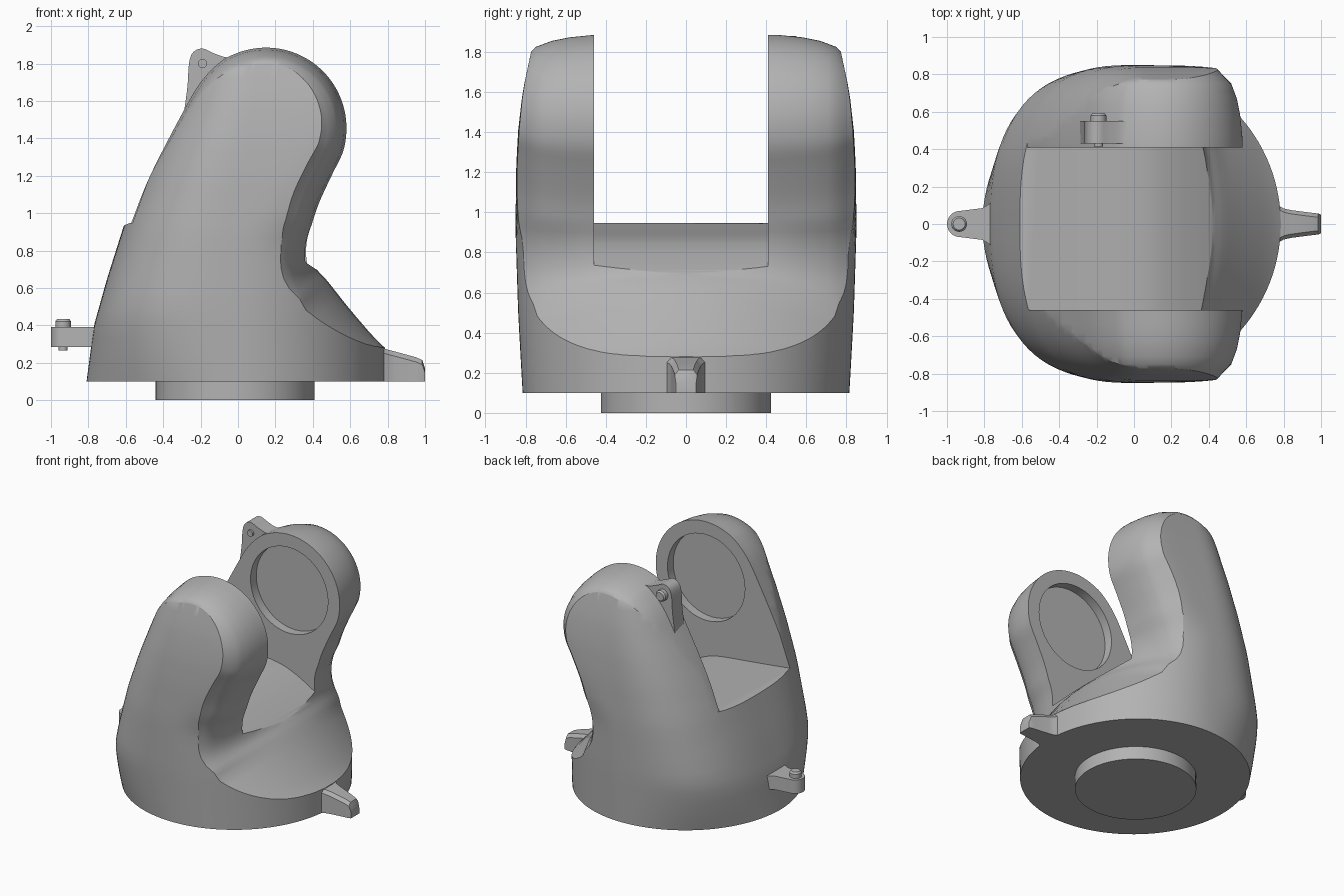
import bpy, bmesh, math
from mathutils import Vector

cube = bpy.data.objects.get("Cube")
if cube:
    bpy.data.objects.remove(cube, do_unlink=True)

GREY = (0.45, 0.45, 0.45, 1)
mat = bpy.data.materials.new("plain_grey")
mat.use_nodes = True
mat.diffuse_color = GREY
mat.node_tree.nodes["Principled BSDF"].inputs["Base Color"].default_value = GREY


def loft(name, rings):
    """Closed solid through rings that share a point count."""
    bm = bmesh.new()
    loops = [[bm.verts.new(p) for p in ring] for ring in rings]
    n = len(loops[0])
    for a, b in zip(loops, loops[1:]):
        for i in range(n):
            j = (i + 1) % n
            bm.faces.new((a[i], a[j], b[j], b[i]))
    bm.faces.new(loops[0])
    bm.faces.new(loops[-1])
    bmesh.ops.recalc_face_normals(bm, faces=bm.faces)
    me = bpy.data.meshes.new(name)
    bm.to_mesh(me)
    bm.free()
    me.materials.append(mat)
    ob = bpy.data.objects.new(name, me)
    bpy.context.collection.objects.link(ob)
    return ob


def prism_y(name, pts, y0, y1):
    return loft(name, [[(x, y, z) for x, z in pts] for y in (y0, y1)])


def circle(cx, cy, r, n=48):
    return [(cx + r * math.cos(2 * math.pi * i / n),
             cy + r * math.sin(2 * math.pi * i / n)) for i in range(n)]


def disc_z(name, cx, cy, levels, n=48):
    return loft(name, [[(x, y, z) for x, y in circle(cx, cy, r, n)] for z, r in levels])


def disc_y(name, cx, cz, levels, n=48):
    return loft(name, [[(x, y, z) for x, z in circle(cx, cz, r, n)] for y, r in levels])


def spline(pts, steps=6):
    """Catmull-Rom curve through the points."""
    v = [Vector(p) for p in pts]
    v = [2 * v[0] - v[1]] + v + [2 * v[-1] - v[-2]]
    out = []
    for a, b, c, d in zip(v, v[1:], v[2:], v[3:]):
        for k in range(steps):
            t = k / steps
            out.append((2 * b + (c - a) * t + (2 * a - 5 * b + 4 * c - d) * t * t
                        + (3 * b - a - 3 * c + d) * t ** 3) / 2)
    return out + [v[-2]]


def interp(keys, z):
    for (z0, a), (z1, b) in zip(keys, keys[1:]):
        if z <= z1:
            return a + (b - a) * max(0, z - z0) / (z1 - z0)
    return keys[-1][1]


def cut(ob, tool, operation):
    m = ob.modifiers.new(operation.title(), "BOOLEAN")
    m.operation, m.object, m.solver = operation, tool, "EXACT"
    bpy.context.view_layer.objects.active = ob
    bpy.ops.object.modifier_apply(modifier=m.name)
    bpy.data.objects.remove(tool, do_unlink=True)


# Side profile of the arms: sloping back edge, round head, neck, flared foot
HEAD = (0.15, 1.455)
head = [(HEAD[0] + 0.43 * math.cos(math.radians(a)),
         HEAD[1] + 0.43 * math.sin(math.radians(a))) for a in range(125, -21, -12)]
rear = [(-0.57, 0.95), (-0.47, 1.2), (-0.3, 1.53), (-0.2, 1.7)]
neck = [(0.5, 1.2), (0.42, 1.02), (0.385, 0.86), (0.41, 0.72), (0.48, 0.635),
        (0.62, 0.46), (0.78, 0.285), (0.95, 0.17)]
chain = spline(rear + head + neck, 4)
ROUNDING = [(0.46, 0), (0.58, 0.012), (0.67, 0.03), (0.75, 0.06), (0.79, 0.1), (0.87, 0.17)]


def arm_slice(y):
    """Profile at y, drawn in for the rounded arm edges and the crowned foot."""
    edge = interp(ROUNDING, abs(y))
    crown = 0.34 * y * y
    out = []
    for i, p in enumerate(chain):
        t = (chain[min(i + 1, len(chain) - 1)] - chain[max(i - 1, 0)]).normalized()
        foot = interp([(0.6, 1), (0.95, 0)], p.y) if p.x > 0.2 else 0
        d = edge + max(0, crown - edge) * foot
        q = p + Vector((t.y, -t.x)) * d
        out.append((q.x, y, q.y))
    border = [(-0.95, -0.1), (-0.95, 0.5), (-0.66, 0.915)]
    return [(x, y, z) for x, z in border] + out + [(0.95, y, -0.1)]


half = [0.12, 0.24, 0.35, 0.46, 0.53, 0.58, 0.63, 0.67, 0.71, 0.75, 0.79, 0.83, 0.87]
body = loft("fork_body", [arm_slice(y) for y in [-h for h in reversed(half)] + [0] + half])

# Barrel envelope: round at the base, squarer higher up
LEFT = [(0.1, -0.81), (0.4, -0.77), (0.65, -0.7), (0.95, -0.605), (1.2, -0.51),
        (1.55, -0.36), (1.75, -0.3), (1.95, -0.26)]
HALF = [(0.1, 0.815), (0.5, 0.837), (0.9, 0.85), (1.2, 0.848), (1.4, 0.838),
        (1.6, 0.815), (1.79, 0.775), (1.95, 0.73)]


def section(z, n=120):
    cx = interp([(0.1, 0), (0.9, 0), (1.95, 0.15)], z)
    b = interp(HALF, z)
    ring = []
    for i in range(n):
        t = 2 * math.pi * (i + 0.5) / n
        c, s = math.cos(t), math.sin(t)
        if c < 0:
            a, e = cx - interp(LEFT, z), interp([(0.1, 2), (0.5, 2.8), (2, 2.8)], z)
        else:
            a, e = 0.785 - cx, interp([(0.1, 2), (0.85, 2), (1.5, 6)], z)
        k = (abs(c) ** e + abs(s) ** e) ** (-1 / e)
        ring.append((cx + a * c * k, b * s * k, z))
    return ring


cut(body, loft("barrel", [section(0.1 + 1.85 * i / 24) for i in range(25)]), "INTERSECT")

# Gap between the arms: sloping saddle floor, rolled over at its front
floor = [tuple(p) for p in spline([(-0.6, 0.95), (-0.25, 0.91), (0.05, 0.875), (0.2, 0.825),
                                   (0.33, 0.755), (0.425, 0.695)], 4)]
gap = [(-1.2, 1.01)] + floor + [(1.2, 0.695), (1.2, 2.2), (-1.2, 2.2)]
cut(body, prism_y("gap", gap, -0.46, 0.41), "DIFFERENCE")

# Round bearing pockets in both inner faces
cut(body, disc_y("pockets", *HEAD, [(-0.53, 0.33), (0.48, 0.33)], 64), "DIFFERENCE")

# Turntable under the body
base = disc_z("base_disc", -0.015, 0, [(0, 0.425), (0.12, 0.425)], 64)

# Pointer wedge on the left
wedge = loft("pointer_wedge", [
    [(x, -w, 0.1), (x, w, 0.1), (x, w, z - 0.025), (x, w - 0.02, z),
     (x, 0.02 - w, z), (x, -w, z - 0.025)]
    for x, w, z in [(0.7, 0.11, 0.285), (0.77, 0.1, 0.28), (0.8, 0.083, 0.27), (0.84, 0.074, 0.26),
                    (0.95, 0.06, 0.23), (0.985, 0.056, 0.215), (1.0, 0.05, 0.17)]])

# Cable lug on the right, with its pin
tip = [(-0.93 + 0.07 * math.cos(math.radians(a)), 0.07 * math.sin(math.radians(a)))
       for a in range(90, 271, 15)]
outline = [(-0.7, 0.14), (-0.77, 0.11), (-0.81, 0.085)] + tip + [(-0.81, -0.085), (-0.77, -0.11), (-0.7, -0.14)]
lug = loft("lower_lug", [[(x, y, z) for x, y in outline] for z in (0.285, 0.39)])
pin = disc_z("lower_pin", -0.935, 0, [(0.265, 0.024), (0.39, 0.024), (0.39, 0.042),
                                    (0.422, 0.042), (0.435, 0.032)], 24)

# Cable lug on top of the back arm, with its pin
ear = spline([(-0.29, 1.53), (-0.27, 1.68), (-0.262, 1.8), (-0.24, 1.86), (-0.19, 1.88),
              (-0.13, 1.855), (-0.05, 1.832), (0.05, 1.85)], 4)
ear = [tuple(p) for p in ear] + [(0.05, 1.81), (-0.1, 1.74), (-0.22, 1.6)]
upper_lug = prism_y("upper_lug", ear, 0.43, 0.55)
upper_pin = disc_y("upper_pin", -0.19, 1.8, [(0.415, 0.024), (0.55, 0.024), (0.55, 0.042),
                                            (0.58, 0.042), (0.592, 0.032)], 24)

# Smooth shading with sharp edges kept
bpy.ops.object.select_all(action="DESELECT")
for ob in (body, base, wedge, lug, pin, upper_lug, upper_pin):
    ob.select_set(True)
bpy.context.view_layer.objects.active = body
bpy.ops.object.shade_smooth_by_angle(angle=math.radians(30))
